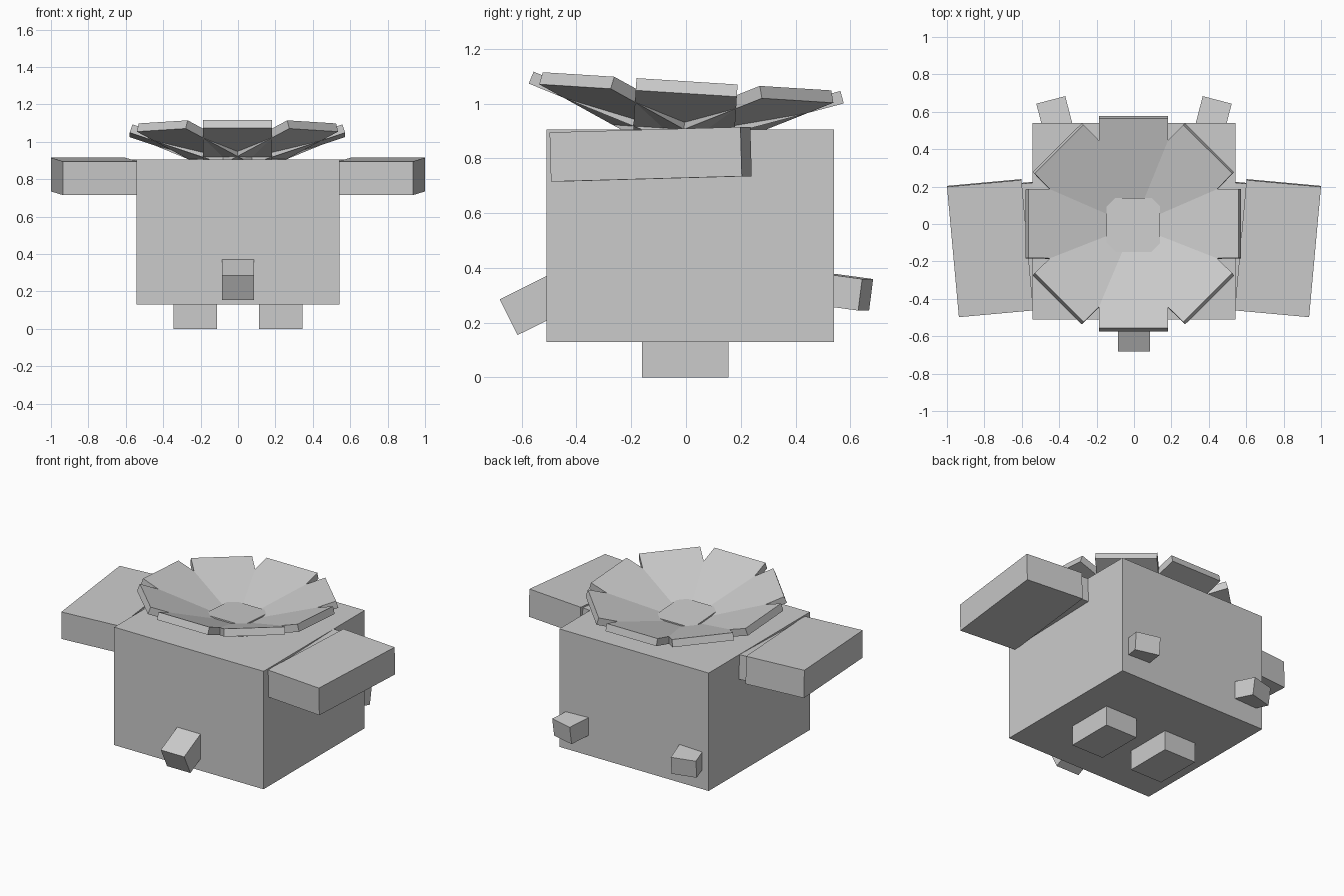
import bpy
import bmesh
from math import radians
from mathutils import Matrix, Vector

old = bpy.data.objects.get("Cube")
if old:
    bpy.data.objects.remove(old, do_unlink=True)

# One plain grey for the whole model
grey = bpy.data.materials.new("plain_grey")
grey.use_nodes = True
colour = (0.6, 0.6, 0.6, 1)
grey.diffuse_color = colour
grey.node_tree.nodes["Principled BSDF"].inputs["Base Color"].default_value = colour


def move(x, y, z):
    return Matrix.Translation((x, y, z))


def turn(angle, axis):
    return Matrix.Rotation(radians(angle), 4, axis)


def box(name, low, high, frame=Matrix.Identity(4)):
    """Flat-sided box from its low to its high corner, placed by a frame."""
    low, high = Vector(low), Vector(high)
    bm = bmesh.new()
    bmesh.ops.create_cube(bm, size=1)
    size = Matrix.Diagonal(high - low).to_4x4()
    bm.transform(frame @ Matrix.Translation((low + high) / 2) @ size)
    mesh = bpy.data.meshes.new(name)
    bm.to_mesh(mesh)
    bm.free()
    mesh.materials.append(grey)
    obj = bpy.data.objects.new(name, mesh)
    bpy.context.scene.collection.objects.link(obj)
    return obj


# Body
box("body", (-0.543, -0.51, 0.13), (0.543, 0.54, 0.905))

# Snout, sloping down out of the front
snout_frame = move(0, -0.648, 0.22) @ turn(26.5, 'X')
box("snout", (-0.085, 0, -0.073), (0.085, 0.26, 0.073), snout_frame)

for side, s in (("left", 1), ("right", -1)):
    # Feet under the body
    x = s * 0.228
    box(side + "_foot", (x - 0.117, -0.16, 0), (x + 0.117, 0.155, 0.15))

    # Small rear stubs, splayed outward and drooping
    stub = move(s * 0.443, 0.656, 0.302) @ turn(-s * 14.5, 'Z') @ turn(-7.5, 'X')
    box(side + "_rear_stub", (-0.08, -0.22, -0.058), (0.08, 0, 0.058), stub)

    # Wide slab arms with a slightly smaller joint into the body
    arm = move(s * 0.769, -0.129, 0.815) @ turn(-s * 5.2, 'Z') @ turn(1.6, 'X')
    box(side + "_arm", (-0.2, -0.35, -0.09), (0.2, 0.35, 0.09), arm)
    joint_x = -s * 0.27
    box(side + "_arm_joint", (joint_x - 0.1, -0.33, -0.08),
        (joint_x + 0.1, 0.33, 0.08), arm)

# Flower on top: eight rising petals around a square middle, tipped backward
flower = move(-0.003, -0.008, 0.894) @ turn(-3.6, 'X')
for i in range(8):
    petal = flower @ turn(i * 45, 'Z') @ turn(-18.5, 'Y')
    box(f"petal_{i + 1}", (0, -0.185, -0.047), (0.592, 0.185, 0), petal)
box("flower_middle", (-0.143, -0.145, 0), (0.143, 0.145, 0.057), flower)
